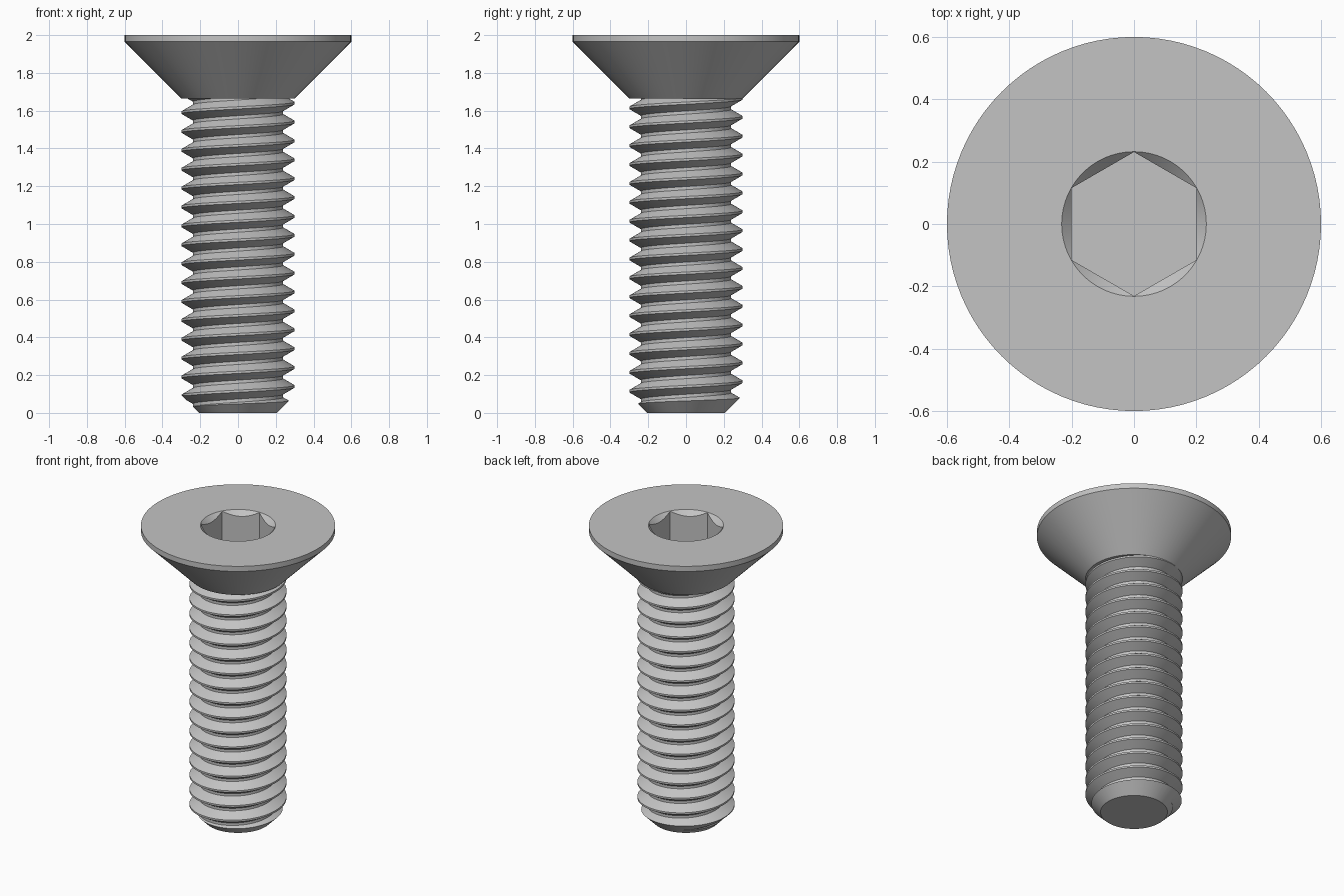
import bpy, bmesh
from math import cos, sin, pi, radians

if "Cube" in bpy.data.objects:
    bpy.data.objects.remove(bpy.data.objects["Cube"])

SEGMENTS = 96
PITCH = 0.1
TURNS = 20

steel = bpy.data.materials.new("steel_grey")
steel.use_nodes = True
grey = (0.55, 0.55, 0.55, 1)
steel.diffuse_color = grey
steel.node_tree.nodes["Principled BSDF"].inputs["Base Color"].default_value = grey


def finish(bm, name):
    """Turn a bmesh into a linked object with outward normals."""
    bmesh.ops.recalc_face_normals(bm, faces=bm.faces[:])
    mesh = bpy.data.meshes.new(name)
    bm.to_mesh(mesh)
    bm.free()
    mesh.materials.append(steel)
    obj = bpy.data.objects.new(name, mesh)
    bpy.context.collection.objects.link(obj)
    return obj


def lathe(name, profile, sides=SEGMENTS, turn=0.0):
    """Closed solid of revolution from (radius, height) points."""
    bm = bmesh.new()
    rings = []
    for r, z in profile:
        angles = [turn + 2 * pi * i / sides for i in range(sides)]
        rings.append([bm.verts.new((r * cos(a), r * sin(a), z)) for a in angles])
    for low, high in zip(rings, rings[1:]):
        for i in range(sides):
            k = (i + 1) % sides
            bm.faces.new((low[i], low[k], high[k], high[i]))
    bm.faces.new(rings[0][::-1])
    bm.faces.new(rings[-1])
    return finish(bm, name)


def combine(obj, tool, operation):
    """Apply a boolean and discard the tool."""
    tool.hide_render = True
    mod = obj.modifiers.new("boolean", 'BOOLEAN')
    mod.operation = operation
    mod.solver = 'EXACT'
    mod.object = tool
    depsgraph = bpy.context.evaluated_depsgraph_get()
    result = bpy.data.meshes.new_from_object(obj.evaluated_get(depsgraph))
    obj.modifiers.clear()
    obj.data = result
    bpy.data.objects.remove(tool)


def helical_rod(name, start, section):
    """Closed right-handed thread; section lists (height offset, radius) for one pitch."""
    bm = bmesh.new()
    n = len(section)
    top = n * TURNS
    columns = []
    for i in range(SEGMENTS):
        a = 2 * pi * i / SEGMENTS
        column = []
        # the first column runs one turn longer to close the seam
        for j in range(top + (n if i == 0 else 0) + 1):
            dz, r = section[j % n]
            z = start + PITCH * (j // n + i / SEGMENTS) + dz
            column.append(bm.verts.new((r * cos(a), r * sin(a), z)))
        columns.append(column)
    for i in range(SEGMENTS):
        seam = i == SEGMENTS - 1
        here, there = columns[i], columns[0 if seam else i + 1]
        shift = n if seam else 0
        for j in range(top):
            bm.faces.new((here[j], there[j + shift], there[j + shift + 1], here[j + 1]))
    # stepped spiral ends, fanned to the axis
    for base in (0, top):
        loop = [c[base] for c in columns]
        loop += [columns[0][base + k] for k in range(n, 0, -1)]
        centre = bm.verts.new((0, 0, start + PITCH * (base / n + 0.6)))
        for k, v in enumerate(loop):
            bm.faces.new((centre, v, loop[(k + 1) % len(loop)]))
    return finish(bm, name)


# Countersunk head with a thin straight rim
head = lathe("countersunk_head", [(0.3, 1.665), (0.6, 1.965), (0.6, 2.0)])

# Hexagonal drive socket with a conical lead-in
flat_to_corner = 0.2 / cos(radians(30))
combine(head, lathe("socket_cutter", [(flat_to_corner, 1.75), (flat_to_corner, 2.1)],
                    sides=6, turn=radians(30)), 'DIFFERENCE')
combine(head, lathe("lead_in_cutter", [(0.132, 1.9), (0.282, 2.05)]), 'DIFFERENCE')

# Threaded shank, trimmed to length with a chamfered tip
crest, root = 0.3, 0.239
shank = helical_rod("threaded_shank", 0.04 - 2 * PITCH,
                    [(-0.006, crest), (0.006, crest), (0.0415, root), (0.0585, root)])
combine(shank, lathe("shank_blank", [(0.207, 0), (0.327, 0.12), (0.327, 1.7)]), 'INTERSECT')

# Smooth round surfaces, crisp edges
bpy.ops.object.select_all(action='DESELECT')
for part in (head, shank):
    part.select_set(True)
bpy.context.view_layer.objects.active = head
bpy.ops.object.shade_smooth_by_angle(angle=radians(25))
